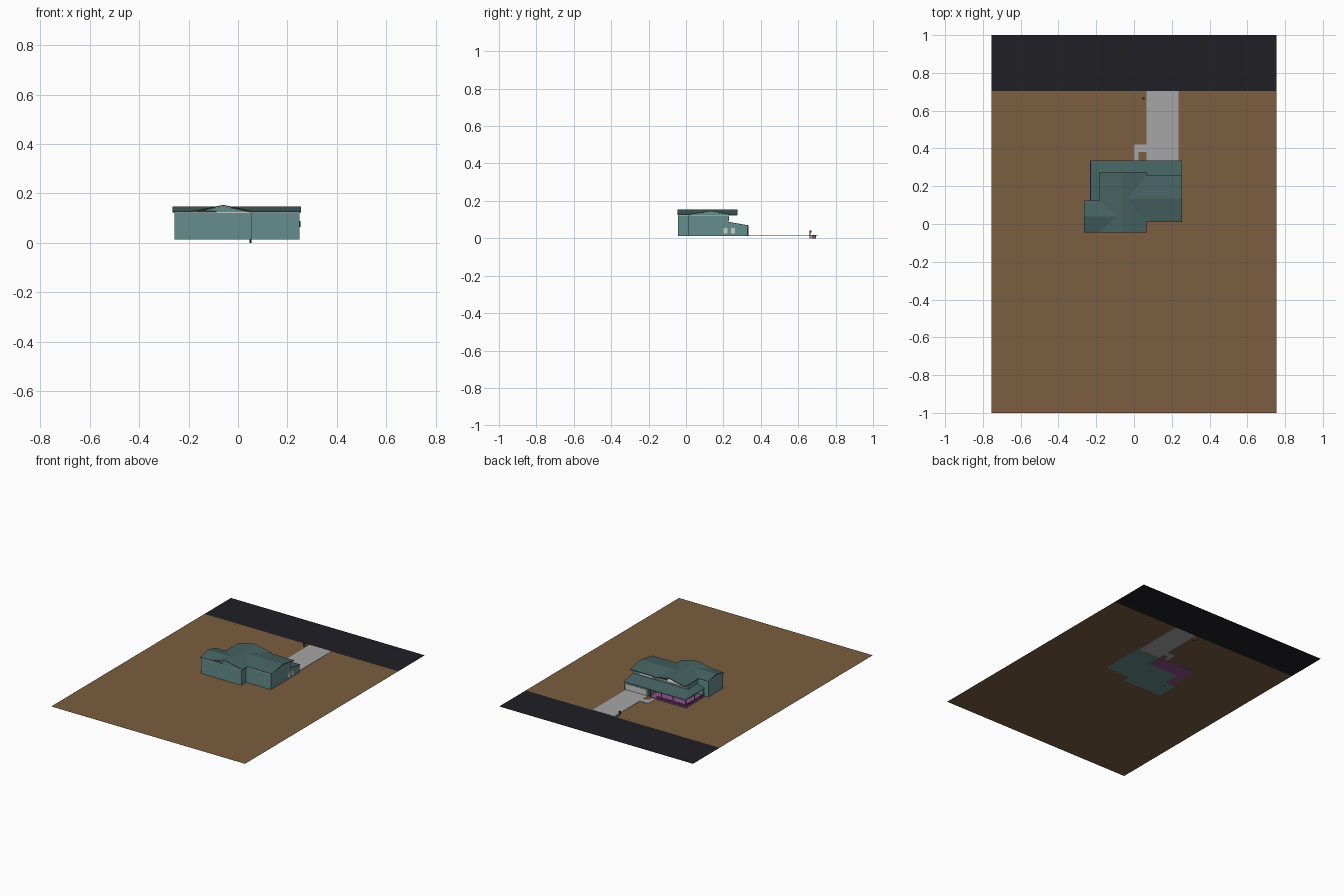
import bpy, bmesh

def mat(name, r, g, b):
    m = bpy.data.materials.new(name)
    m.diffuse_color = (r, g, b, 1)
    return m

WALL = mat("teal_wall", 0.13, 0.27, 0.26)
ROOF = mat("dark_teal_roof", 0.06, 0.125, 0.12)
EARTH = mat("brown_earth", 0.2, 0.11, 0.05)
ROAD = mat("asphalt", 0.014, 0.014, 0.018)
PAVE = mat("concrete", 0.38, 0.38, 0.38)
RAIL = mat("purple_trim", 0.27, 0.08, 0.27)
WHITE = mat("pale_trim", 0.6, 0.6, 0.6)
DARK = mat("dark_metal", 0.03, 0.025, 0.02)
G = 0.014  # ground level

def mesh(name, verts, faces, m):
    me = bpy.data.meshes.new(name)
    me.from_pydata(verts, [], faces)
    bm = bmesh.new()
    bm.from_mesh(me)
    bmesh.ops.recalc_face_normals(bm, faces=bm.faces)
    bm.to_mesh(me)
    bm.free()
    me.materials.append(m)
    ob = bpy.data.objects.new(name, me)
    bpy.context.collection.objects.link(ob)
    return ob

def box(name, x0, x1, y0, y1, z0, z1, m):
    v = [(x, y, z) for z in (z0, z1) for y in (y0, y1) for x in (x0, x1)]
    return mesh(name, v, [(0, 1, 3, 2), (4, 5, 7, 6), (0, 1, 5, 4),
                          (2, 3, 7, 6), (0, 2, 6, 4), (1, 3, 7, 5)], m)

def plane(name, x0, x1, y0, y1, z, m):
    return mesh(name, [(x0, y0, z), (x1, y0, z), (x1, y1, z), (x0, y1, z)], [(0, 1, 2, 3)], m)

def prism(name, profile, a0, a1, axis, m):
    """Extrude a (horizontal, z) profile along the x or y axis."""
    n = len(profile)
    v = [(h, a, z) if axis == 'y' else (a, h, z) for a in (a0, a1) for h, z in profile]
    f = [tuple(range(n)), tuple(range(n, 2 * n))]
    f += [(i, (i + 1) % n, n + (i + 1) % n, n + i) for i in range(n)]
    return mesh(name, v, f, m)

def gable(name, h0, h1, a0, a1, peak, axis, eave=0.128, t=0.004):
    c = (h0 + h1) / 2
    prism(name, [(h0, eave), (c, peak), (h1, eave), (h1, eave - t), (c, peak - t), (h0, eave - t)],
          a0, a1, axis, ROOF)

# Ground, road, driveway and entry path
plane("yard", -0.755, 0.755, -1, 0.705, G, EARTH)
plane("road", -0.755, 0.755, 0.705, 1, G, ROAD)
box("driveway", 0.065, 0.235, 0.33, 0.705, G - 0.0005, G + 0.002, PAVE)
box("path_side", 0.0, 0.025, 0.335, 0.42, G - 0.0005, G + 0.002, PAVE)
box("path_link", 0.025, 0.065, 0.38, 0.42, G - 0.0005, G + 0.002, PAVE)

# Wall blocks
T = 0.124
box("main_walls", -0.175, 0.055, -0.042, 0.228, G - 0.001, T, WALL)
box("left_wing_walls", -0.258, -0.175, -0.042, 0.12, G - 0.001, T, WALL)
box("right_wing_walls", 0.055, 0.248, 0.012, 0.228, G - 0.001, T, WALL)
prism("garage_walls", [(0.228, G - 0.001), (0.33, G - 0.001), (0.33, 0.066), (0.228, 0.085)],
      0.065, 0.248, 'x', WALL)

# Gable end walls under the roofs
prism("main_gable_wall", [(-0.175, T), (0.055, T), (-0.06, 0.149)], -0.042, 0.228, 'y', WALL)
prism("left_gable_wall", [(-0.042, T), (0.12, T), (0.04, 0.144)], -0.258, -0.12, 'x', WALL)
prism("right_gable_wall", [(0.012, T), (0.25, T), (0.135, 0.144)], 0.0, 0.248, 'x', WALL)

# Upper roofs and pale eave boards
gable("main_roof", -0.185, 0.065, -0.045, 0.275, 0.154, 'y')
gable("left_roof", -0.045, 0.125, -0.265, -0.088, 0.148, 'x')
gable("right_roof", 0.01, 0.26, -0.03, 0.255, 0.148, 'x')
E0, E1 = 0.121, 0.1245
box("main_soffit", -0.183, 0.063, -0.044, 0.273, E0, E1, WHITE)
box("left_soffit", -0.262, -0.18, -0.044, 0.123, E0, E1, WHITE)
box("right_soffit", 0.06, 0.252, 0.0105, 0.258, E0, E1, WHITE)

# Lower sloped roof wrapping porch and garage
hi, lo, t = 0.088, 0.069, 0.004
top = [(-0.175, 0.12, hi), (-0.175, 0.228, hi), (0.252, 0.228, hi),
       (-0.23, 0.12, lo), (-0.23, 0.335, lo), (0.252, 0.335, lo)]
quads = [(0, 1, 4, 3), (1, 2, 5, 4)]
low = mesh("lower_roof", top, quads, ROOF)
s = low.modifiers.new("thickness", 'SOLIDIFY')
s.thickness = t
s.offset = -1

# Porch deck, posts and railings
box("porch_deck_back", -0.235, 0.05, 0.228, 0.337, G - 0.001, G + 0.005, RAIL)
box("porch_deck_side", -0.235, -0.175, 0.125, 0.228, G - 0.001, G + 0.005, RAIL)
for x, y in [(-0.228, 0.13), (-0.228, 0.23), (-0.228, 0.33), (-0.13, 0.33), (-0.04, 0.33), (0.045, 0.33)]:
    box("porch_post", x - 0.003, x + 0.003, y - 0.003, y + 0.003, G, lo, WALL)
for z in (0.023, 0.034):
    box("rail_back", -0.233, -0.005, 0.331, 0.335, z, z + 0.002, RAIL)
    box("rail_side", -0.233, -0.229, 0.128, 0.335, z, z + 0.002, RAIL)
for i in range(24):
    x = -0.23 + i * 0.0095
    box("baluster_back", x, x + 0.0015, 0.332, 0.334, G, 0.035, RAIL)
for i in range(20):
    y = 0.13 + i * 0.0102
    box("baluster_side", -0.232, -0.230, y, y + 0.0015, G, 0.035, RAIL)

# Windows and doors
for y0, y1 in [(0.2, 0.222), (0.24, 0.263)]:
    box("side_window", 0.247, 0.2488, y0, y1, 0.025, 0.056, WHITE)
for x0, x1 in [(-0.15, -0.08), (-0.04, 0.03), (0.1, 0.2)]:
    box("upper_window", x0, x1, 0.227, 0.2295, 0.094, 0.116, WHITE)
for x0, x1 in [(-0.15, -0.1), (-0.07, -0.02)]:
    box("porch_window", x0, x1, 0.227, 0.2295, 0.032, 0.06, WHITE)
box("front_door", 0.01, 0.035, 0.227, 0.2295, G + 0.004, 0.062, RAIL)
box("garage_door", 0.08, 0.235, 0.329, 0.3315, G, 0.056, WHITE)

# Roadside mailbox
box("mailbox_base", 0.046, 0.054, 0.672, 0.695, 0.0, 0.018, EARTH)
box("mailbox_post", 0.048, 0.052, 0.661, 0.665, 0.0, 0.036, DARK)
box("mailbox_box", 0.045, 0.055, 0.659, 0.671, 0.032, 0.041, DARK)
